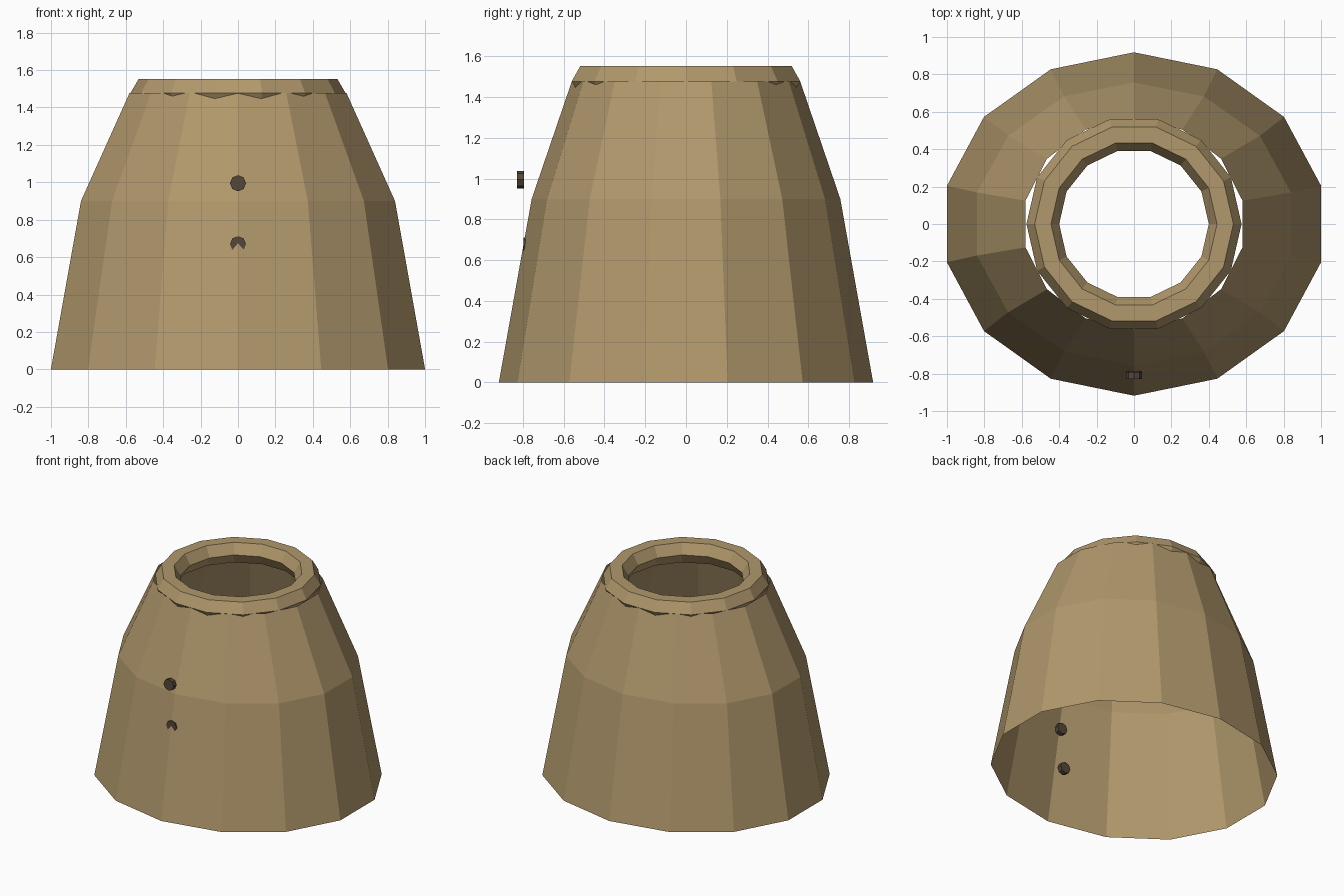
import bpy, bmesh
from math import sin, cos, pi, radians

if "Cube" in bpy.data.objects:
    bpy.data.objects.remove(bpy.data.objects["Cube"])


def material(name, color):
    m = bpy.data.materials.new(name)
    m.diffuse_color = (*color, 1)
    m.use_nodes = True
    m.node_tree.nodes["Principled BSDF"].inputs["Base Color"].default_value = m.diffuse_color
    return m


def make_object(name, bm, mat):
    me = bpy.data.meshes.new(name)
    bm.normal_update()
    bm.to_mesh(me)
    bm.free()
    me.materials.append(mat)
    ob = bpy.data.objects.new(name, me)
    bpy.context.collection.objects.link(ob)
    return ob


def skin(bm, rings, closed=False):
    n = len(rings[0])
    pairs = list(zip(rings, rings[1:]))
    if closed:
        pairs.append((rings[-1], rings[0]))
    for a, b in pairs:
        for i in range(n):
            j = (i + 1) % n
            bm.faces.new((a[i], a[j], b[j], b[i]))


def ring(bm, rx, ry, z, start, n=14):
    return [bm.verts.new((rx * cos(start + 2 * pi * i / n),
                          ry * sin(start + 2 * pi * i / n), z)) for i in range(n)]


tan = material("tan", (0.44, 0.315, 0.15))
dark = material("dark_brown", (0.09, 0.063, 0.04))

# Open tapered body: 14-sided elliptical shell, a corner facing front
bm = bmesh.new()
profile = [(1.026, 0.918, 0), (0.861, 0.757, 0.9), (0.595, 0.56, 1.477)]
skin(bm, [ring(bm, rx, ry, z, pi / 2) for rx, ry, z in profile])
make_object("body", bm, tan)

# Collar: torus with a six-sided section, a flat facing front
bm = bmesh.new()
R, r = 0.4875, 0.0875
rings = []
for k in range(6):
    a = k * pi / 3
    rad = R + r * cos(a)
    rings.append(ring(bm, rad, rad, 1.477 + r * sin(a), 0))
skin(bm, rings, closed=True)
make_object("collar", bm, tan)

# Buttons down the front, the lower ones sinking into the wall
for i, (y, z) in enumerate([(-0.812, 0.995), (-0.78, 0.669), (-0.748, 0.343)]):
    bm = bmesh.new()
    bmesh.ops.create_cone(bm, cap_ends=True, segments=8, radius1=0.043,
                          radius2=0.043, depth=0.035)
    ob = make_object(f"button_{i + 1}", bm, dark)
    ob.rotation_euler = (radians(90), 0, 0)
    ob.location = (0, y, z)
